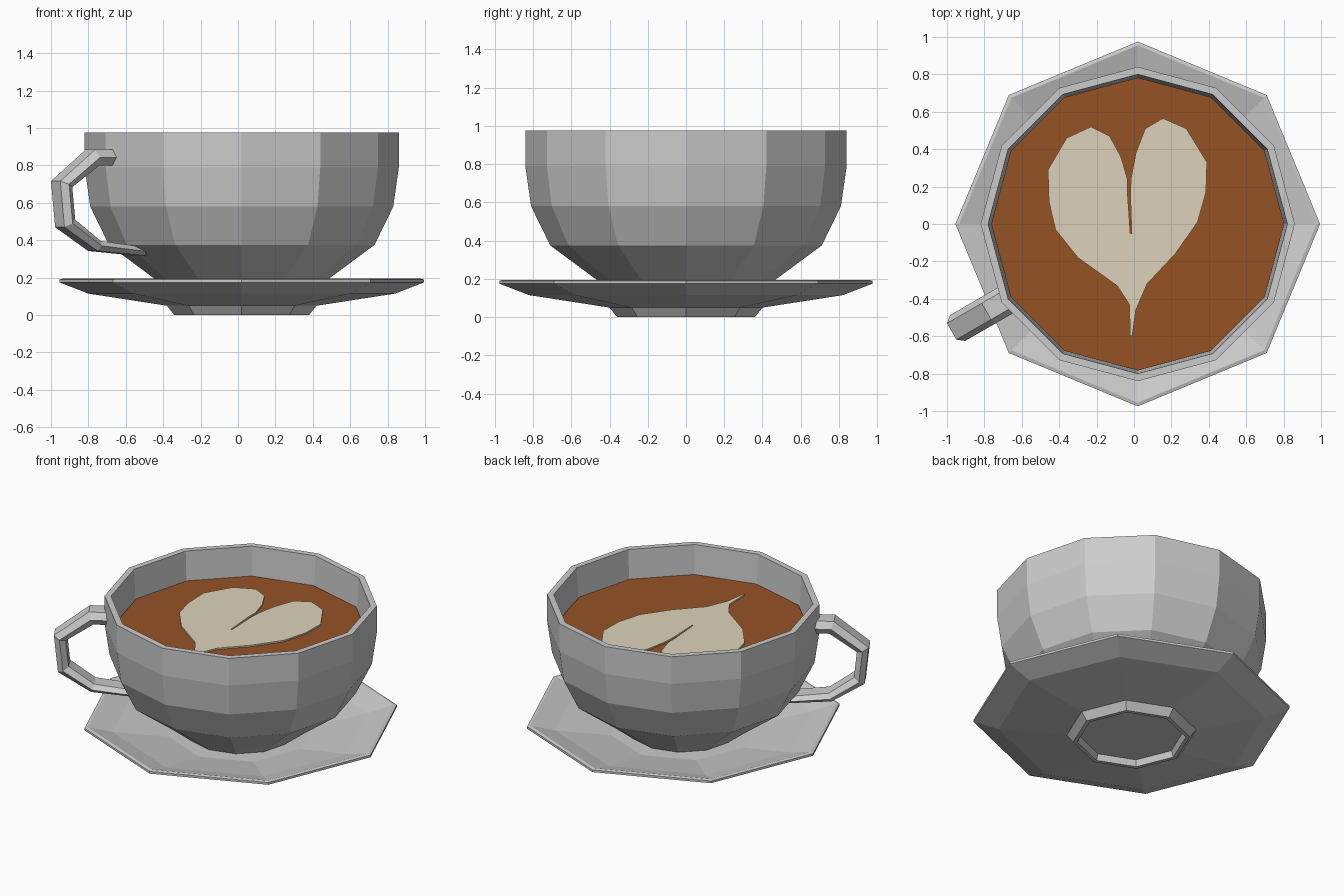
import bpy, bmesh, math
from mathutils import Vector

if "Cube" in bpy.data.objects:
    bpy.data.objects.remove(bpy.data.objects["Cube"])

CX = 0.02  # axis of cup and saucer


def finish(name, bm, color=None):
    bmesh.ops.recalc_face_normals(bm, faces=bm.faces)
    me = bpy.data.meshes.new(name)
    bm.to_mesh(me)
    bm.free()
    ob = bpy.data.objects.new(name, me)
    bpy.context.collection.objects.link(ob)
    if color:
        mat = bpy.data.materials.new(name + "_colour")
        mat.diffuse_color = (*color, 1)
        mat.use_nodes = True
        mat.node_tree.nodes["Principled BSDF"].inputs["Base Color"].default_value = mat.diffuse_color
        me.materials.append(mat)
    return ob


def bridge(bm, rings):
    """Join successive rings with quads and cap both ends."""
    n = len(rings[0])
    for a, b in zip(rings, rings[1:]):
        for i in range(n):
            j = (i + 1) % n
            bm.faces.new((a[i], a[j], b[j], b[i]))
    bm.faces.new(rings[0])
    bm.faces.new(rings[-1])


def lathe(name, profile, sides, color=None):
    bm = bmesh.new()
    rings = []
    for r, z in profile:
        angles = [2 * math.pi * i / sides for i in range(sides)]
        rings.append([bm.verts.new((CX + r * math.cos(a), r * math.sin(a), z))
                      for a in angles])
    bridge(bm, rings)
    return finish(name, bm, color)


# Saucer: eight sides, recessed foot ring below and shallow well on top
lathe("saucer", [(0.32, 0.04), (0.335, 0.0), (0.36, 0.0), (0.40, 0.05),
                 (0.82, 0.115), (0.975, 0.175), (0.975, 0.19), (0.955, 0.195),
                 (0.80, 0.15), (0.45, 0.09)], 8)

# Cup: twelve sides, outer wall, rim and inner wall
lathe("cup", [(0.34, 0.095), (0.46, 0.19), (0.71, 0.375), (0.81, 0.58),
              (0.84, 0.79), (0.84, 0.975), (0.80, 0.975), (0.79, 0.78),
              (0.76, 0.59), (0.66, 0.40), (0.42, 0.22)], 12)

# Coffee surface
lathe("coffee", [(0.775, 0.765), (0.783, 0.78)], 12, (0.30, 0.085, 0.018))

# Milk foam heart with a slit between its lobes
heart = [(-0.02, -0.60), (-0.025, -0.43), (-0.09, -0.33), (-0.30, -0.18),
         (-0.42, -0.03), (-0.455, 0.12), (-0.46, 0.29), (-0.36, 0.46),
         (-0.23, 0.52), (-0.13, 0.47), (-0.07, 0.36), (-0.035, 0.24),
         (-0.035, 0.17), (-0.02, -0.05), (-0.012, -0.05), (-0.02, 0.17),
         (-0.015, 0.25), (0.01, 0.38), (0.06, 0.51), (0.155, 0.565),
         (0.28, 0.51), (0.39, 0.33), (0.385, 0.17), (0.34, 0.01),
         (0.22, -0.16), (0.07, -0.32), (0.01, -0.46), (-0.01, -0.60)]
bm = bmesh.new()
bridge(bm, [[bm.verts.new((x, y, z)) for x, y in heart] for z in (0.775, 0.79)])
finish("foam_heart", bm, (0.72, 0.65, 0.49))

# Handle: six-sided section swept along (radius, height, half thickness)
path = [(0.81, 0.843, 0.042), (0.92, 0.843, 0.042), (1.112, 0.70, 0.035),
        (1.09, 0.49, 0.035), (0.91, 0.37, 0.028), (0.61, 0.338, 0.022)]
section = [(-0.08, 0), (-0.05, 1), (0.05, 1), (0.08, 0), (0.05, -1), (-0.05, -1)]
ang = math.radians(210)
out = Vector((math.cos(ang), math.sin(ang), 0))
side = Vector((-math.sin(ang), math.cos(ang), 0))
pts = [Vector(p[:2]) for p in path]
dirs = [(b - a).normalized() for a, b in zip(pts, pts[1:])]
bm = bmesh.new()
rings = []
for i, p in enumerate(pts):
    before, after = dirs[max(i - 1, 0)], dirs[min(i, len(dirs) - 1)]
    t = (before + after).normalized()
    n = Vector((-t.y, t.x)) * path[i][2] / t.dot(after)
    ring = []
    for w, h in section:
        q = p + n * h
        ring.append(bm.verts.new(Vector((CX, 0, q.y)) + out * q.x + side * w))
    rings.append(ring)
bridge(bm, rings)
finish("handle", bm)
